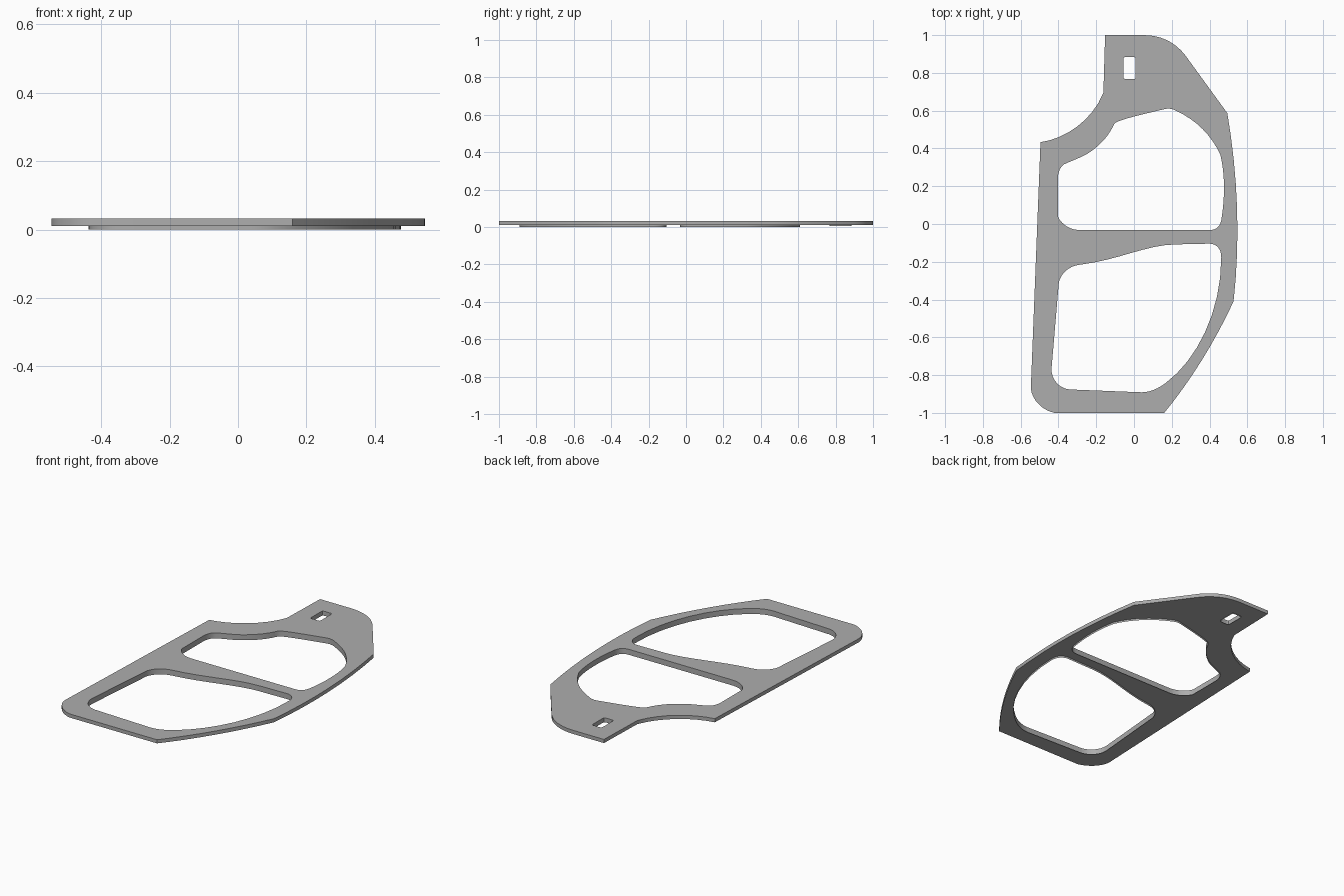
import bpy

if "Cube" in bpy.data.objects:
    bpy.data.objects.remove(bpy.data.objects["Cube"])

Z_LOW, Z_BASE, Z_TOP = 0.0, 0.011, 0.033

grey = bpy.data.materials.new("mid_grey")
grey.diffuse_color = (0.42, 0.42, 0.42, 1)
grey.use_nodes = True
grey.node_tree.nodes["Principled BSDF"].inputs["Base Color"].default_value = grey.diffuse_color


def trace(path, steps=8):
    """Pairs are straight moves; six numbers are a cubic curve to the last pair."""
    pts = [path[0]]
    for seg in path[1:]:
        if len(seg) == 2:
            pts.append(seg)
            continue
        p0, p1, p2, p3 = pts[-1], seg[0:2], seg[2:4], seg[4:6]
        for i in range(1, steps + 1):
            t = i / steps
            u = 1 - t
            pts.append(tuple(u**3 * a + 3 * u * u * t * b + 3 * u * t * t * c + t**3 * d
                             for a, b, c, d in zip(p0, p1, p2, p3)))
    if max(abs(a - b) for a, b in zip(pts[0], pts[-1])) < 1e-5:
        pts.pop()
    return pts


def extrude_loops(name, loops, z0, z1, fill):
    """Closed flat loops extruded between two heights; inner loops become holes."""
    cu = bpy.data.curves.new(name, 'CURVE')
    cu.dimensions = '2D' if fill else '3D'
    if fill:
        cu.fill_mode = 'BOTH'
    cu.extrude = (z1 - z0) / 2
    cu.materials.append(grey)
    for pts in loops:
        sp = cu.splines.new('POLY')
        sp.points.add(len(pts) - 1)
        for p, (x, y) in zip(sp.points, pts):
            p.co = (x, y, 0, 1)
        sp.use_cyclic_u = True
    ob = bpy.data.objects.new(name, cu)
    ob.location.z = (z0 + z1) / 2
    bpy.context.collection.objects.link(ob)
    bpy.ops.object.select_all(action='DESELECT')
    ob.select_set(True)
    bpy.context.view_layer.objects.active = ob
    bpy.ops.object.convert(target='MESH')
    bpy.ops.object.shade_smooth_by_angle()
    return bpy.context.object


# Outer edge of the plate
outline = trace([
    (-0.153, 1.0), (0.05, 1.0),
    (0.14, 1.0, 0.215, 0.965, 0.27, 0.895),
    (0.494, 0.587),
    (0.55, 0.26, 0.564, -0.08, 0.527, -0.41),
    (0.43, -0.62, 0.30, -0.83, 0.16, -1.0),
    (-0.42, -1.0),
    (-0.48, -0.99, -0.546, -0.93, -0.546, -0.865),
    (-0.495, 0.433),
    (-0.36, 0.452, -0.22, 0.55, -0.162, 0.695),
])

# Upper opening
upper = trace([
    (-0.403, 0.04), (-0.403, 0.24),
    (-0.403, 0.27, -0.392, 0.303, -0.37, 0.316),
    (-0.33, 0.335, -0.28, 0.352, -0.243, 0.374),
    (-0.17, 0.423, -0.13, 0.473, -0.105, 0.53),
    (-0.09, 0.552, 0.06, 0.583, 0.16, 0.608),
    (0.185, 0.614, 0.205, 0.610, 0.225, 0.598),
    (0.33, 0.55, 0.41, 0.47, 0.458, 0.365),
    (0.482, 0.26, 0.482, 0.14, 0.462, 0.02),
    (0.455, -0.015, 0.435, -0.032, 0.40, -0.032),
    (-0.285, -0.032),
    (-0.33, -0.032, -0.38, -0.01, -0.403, 0.04),
])

# Lower opening
lower = trace([
    (-0.398, -0.31),
    (-0.39, -0.265, -0.345, -0.222, -0.29, -0.216),
    (-0.08, -0.191, 0.06, -0.111, 0.22, -0.108),
    (0.40, -0.104),
    (0.44, -0.105, 0.462, -0.135, 0.462, -0.175),
    (0.462, -0.47, 0.33, -0.72, 0.17, -0.84),
    (0.13, -0.87, 0.09, -0.89, 0.04, -0.891),
    (-0.34, -0.876),
    (-0.40, -0.87, -0.437, -0.82, -0.437, -0.77),
])

# Small slot with rounded corners
x0, x1, y0, y1, r = -0.056, 0.009, 0.767, 0.884, 0.022
slot = trace([
    (x0 + r, y0), (x1 - r, y0), (x1, y0, x1, y0, x1, y0 + r),
    (x1, y1 - r), (x1, y1, x1, y1, x1 - r, y1),
    (x0 + r, y1), (x0, y1, x0, y1, x0, y1 - r),
    (x0, y0 + r), (x0, y0, x0, y0, x0 + r, y0),
], 4)

# Flat plate with three openings
extrude_loops("plate", [outline, upper, lower, slot], Z_BASE, Z_TOP, True)

# Thin skirts hanging below each opening, shallower at the slot
for name, loop, low in (("upper", upper, Z_LOW), ("lower", lower, Z_LOW), ("slot", slot, 0.006)):
    extrude_loops(name + "_opening_skirt", [loop], low, Z_BASE, False)
